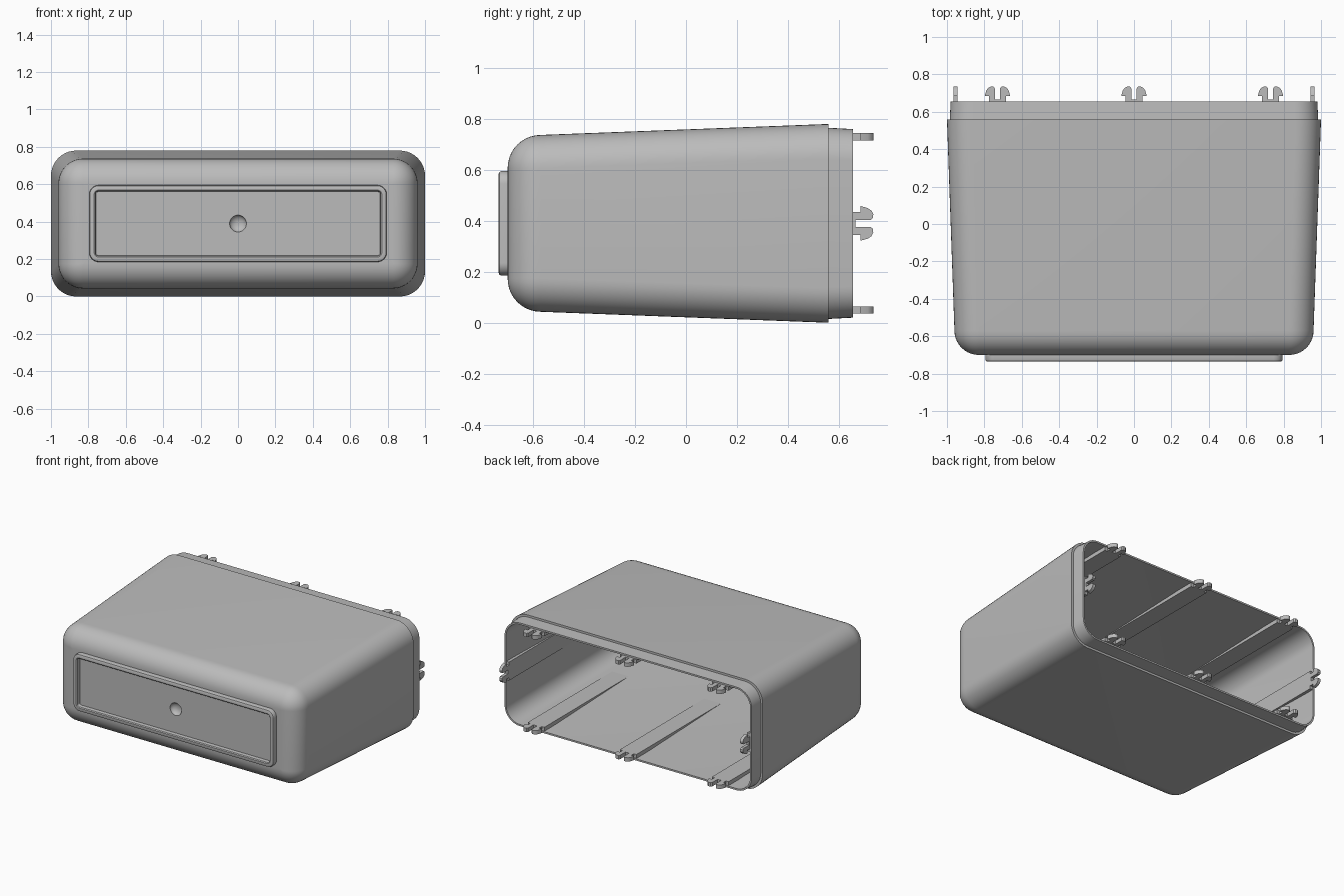
import bpy, bmesh
from math import sin, cos, pi

old = bpy.data.objects.get("Cube")
if old:
    bpy.data.objects.remove(old)

grey = bpy.data.materials.new("housing grey")
grey.use_nodes = True
grey.diffuse_color = (0.5, 0.5, 0.5, 1)
grey.node_tree.nodes["Principled BSDF"].inputs["Base Color"].default_value = (0.5, 0.5, 0.5, 1)

MID = 0.39    # height of the centre line
SEG = 10      # segments per quarter round
REAR = 0.655  # rear end of the lip


def finish(bm, name):
    bmesh.ops.recalc_face_normals(bm, faces=bm.faces)
    mesh = bpy.data.meshes.new(name)
    bm.to_mesh(mesh)
    bm.free()
    mesh.materials.append(grey)
    ob = bpy.data.objects.new(name, mesh)
    bpy.context.collection.objects.link(ob)
    bpy.ops.object.select_all(action="DESELECT")
    ob.select_set(True)
    bpy.context.view_layer.objects.active = ob
    bpy.ops.object.shade_smooth_by_angle(angle=pi / 6)
    return ob


def rect(y, a, b, r):
    """Rounded rectangle across the depth axis."""
    pts = []
    for q, (sx, sz) in enumerate([(1, 1), (-1, 1), (-1, -1), (1, -1)]):
        for i in range(SEG + 1):
            t = (q + i / SEG) * pi / 2
            pts.append((sx * (a - r) + r * cos(t), y, MID + sz * (b - r) + r * sin(t)))
    return pts


def circle(y, r):
    n = 4 * (SEG + 1)
    return [(r * cos((i + 0.5) * 2 * pi / n), y, MID + r * sin((i + 0.5) * 2 * pi / n))
            for i in range(n)]


def loft(name, rings):
    bm = bmesh.new()
    rows = [[bm.verts.new(p) for p in ring] for ring in rings]
    for lo, hi in zip(rows, rows[1:]):
        for i in range(len(lo)):
            j = (i + 1) % len(lo)
            bm.faces.new((lo[i], lo[j], hi[j], hi[i]))
    bm.faces.new(rows[0])
    bm.faces.new(rows[-1])
    return finish(bm, name)


def fillet(y, a, b, r, corner):
    """Rings rounding a section off towards the front."""
    out = []
    for i in range(SEG + 1):
        t = i / SEG * pi / 2
        d = r * (1 - cos(t))
        out.append(rect(y - r * sin(t), a - d, b - d, max(corner - d, 0.003)))
    return out


# Housing: inside, lip, tapered outside, framed front panel and finger dimple
rings = fillet(-0.57, 0.93, 0.317, 0.1, 0.11)[::-1]
rings += [rect(REAR, 0.968, 0.358, 0.11),
          rect(REAR, 0.98, 0.37, 0.122),
          rect(0.56, 0.985, 0.375, 0.125),
          rect(0.56, 1.0, 0.39, 0.135)]
rings += fillet(-0.57, 0.96, 0.347, 0.13, 0.132)
for y, inset, corner in [(-0.7, 0, 0.05), (-0.725, 0, 0.05), (-0.732, 0.003, 0.047),
                         (-0.735, 0.01, 0.04), (-0.735, 0.026, 0.024),
                         (-0.73, 0.032, 0.016), (-0.705, 0.035, 0.012)]:
    rings.append(rect(y, 0.795 - inset, 0.205 - inset, corner))
for i in range(7):
    t = i / 7 * pi / 2
    rings.append(circle(-0.705 + 0.03 * sin(t), 0.045 * cos(t)))
loft("housing", rings)


def plate(name, outline, place, thick):
    """Extrude an (across, depth) outline; place maps it to the model."""
    bm = bmesh.new()
    face = bm.faces.new([bm.verts.new(place(u, y, -thick / 2)) for u, y in outline])
    top = bmesh.ops.extrude_face_region(bm, geom=[face])["geom"]
    for v in [g for g in top if isinstance(g, bmesh.types.BMVert)]:
        v.co = place(*unplace(v.co, place), thick / 2)
    return finish(bm, name)


def unplace(co, place):
    """Recover the outline coordinates of a placed point."""
    origin = place(0, 0, 0)
    axis = 0 if place(1, 0, 0)[0] != origin[0] else 2
    return co[axis] - origin[axis], co[1]


# Hooked prong outline, mirrored into a pair joined by a base
prong = [(0.014, 0.01), (0.014, 0.07), (0.022, 0.079), (0.036, 0.08), (0.05, 0.073),
         (0.06, 0.058), (0.068, 0.03), (0.045, 0.03), (0.045, -0.005)]
outline = [(u, REAR + v) for u, v in prong]
clip_outline = outline + [(-u, y) for u, y in reversed(outline)]


def latch(name, place, thick, front):
    plate(name + "_clip", clip_outline, place, thick)
    strip = [(-0.066, front), (0.066, front), (0.066, REAR), (-0.066, REAR)]
    plate(name + "_rib", strip, place, thick)


# Clips with their ribs along the roof and floor
for level, z in (("top", 0.73), ("bottom", 0.05)):
    for side, x in (("right", -0.73), ("middle", 0), ("left", 0.73)):
        latch(f"{level}_{side}", lambda u, y, w, x=x, z=z: (x + u, y, z + w), 0.028, -0.3)

# Clips with their ribs along the side walls
for side, x in (("right", -0.955), ("left", 0.955)):
    latch(f"side_{side}", lambda u, y, w, x=x: (x + w, y, MID + u), 0.022, -0.15)
